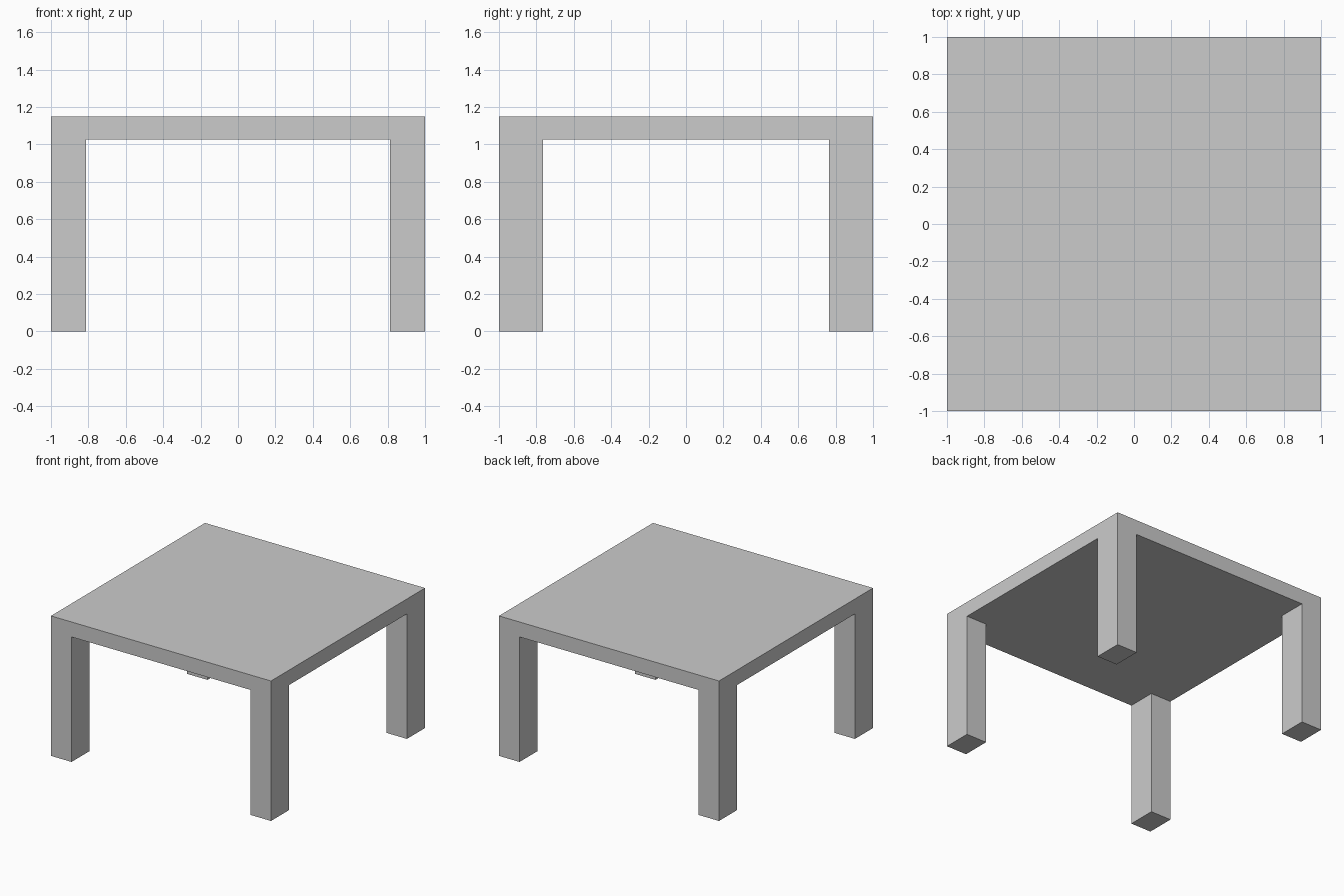
import bpy
import bmesh

if "Cube" in bpy.data.objects:
    bpy.data.objects.remove(bpy.data.objects["Cube"])

HALF = 1.0                # half width of the square top
TOP, UNDER = 1.15, 1.027  # upper and lower height of the slab
LEG_X, LEG_Y = 0.187, 0.235

xs = [-HALF, -HALF + LEG_X, HALF - LEG_X, HALF]
ys = [-HALF, -HALF + LEG_Y, HALF - LEG_Y, HALF]

bm = bmesh.new()

# Underside: 3 x 3 panels whose corner panels match the leg sections
grid = [[bm.verts.new((x, y, UNDER)) for y in ys] for x in xs]
panels = {}
for i in range(3):
    for j in range(3):
        panels[i, j] = bm.faces.new((grid[i][j], grid[i][j + 1],
                                     grid[i + 1][j + 1], grid[i + 1][j]))

# Tabletop: thicken the panels upwards into a closed slab
top = bmesh.ops.extrude_face_region(bm, geom=list(panels.values()),
                                    use_keep_orig=True)["geom"]
for v in top:
    if isinstance(v, bmesh.types.BMVert):
        v.co.z = TOP

# Legs: pull the four corner panels down to the floor
corners = [panels[i, j] for i in (0, 2) for j in (0, 2)]
for face in bmesh.ops.extrude_discrete_faces(bm, faces=corners)["faces"]:
    for v in face.verts:
        v.co.z = 0.0

bmesh.ops.recalc_face_normals(bm, faces=bm.faces)
mesh = bpy.data.meshes.new("table")
bm.to_mesh(mesh)
bm.free()
bpy.context.collection.objects.link(bpy.data.objects.new("table", mesh))
